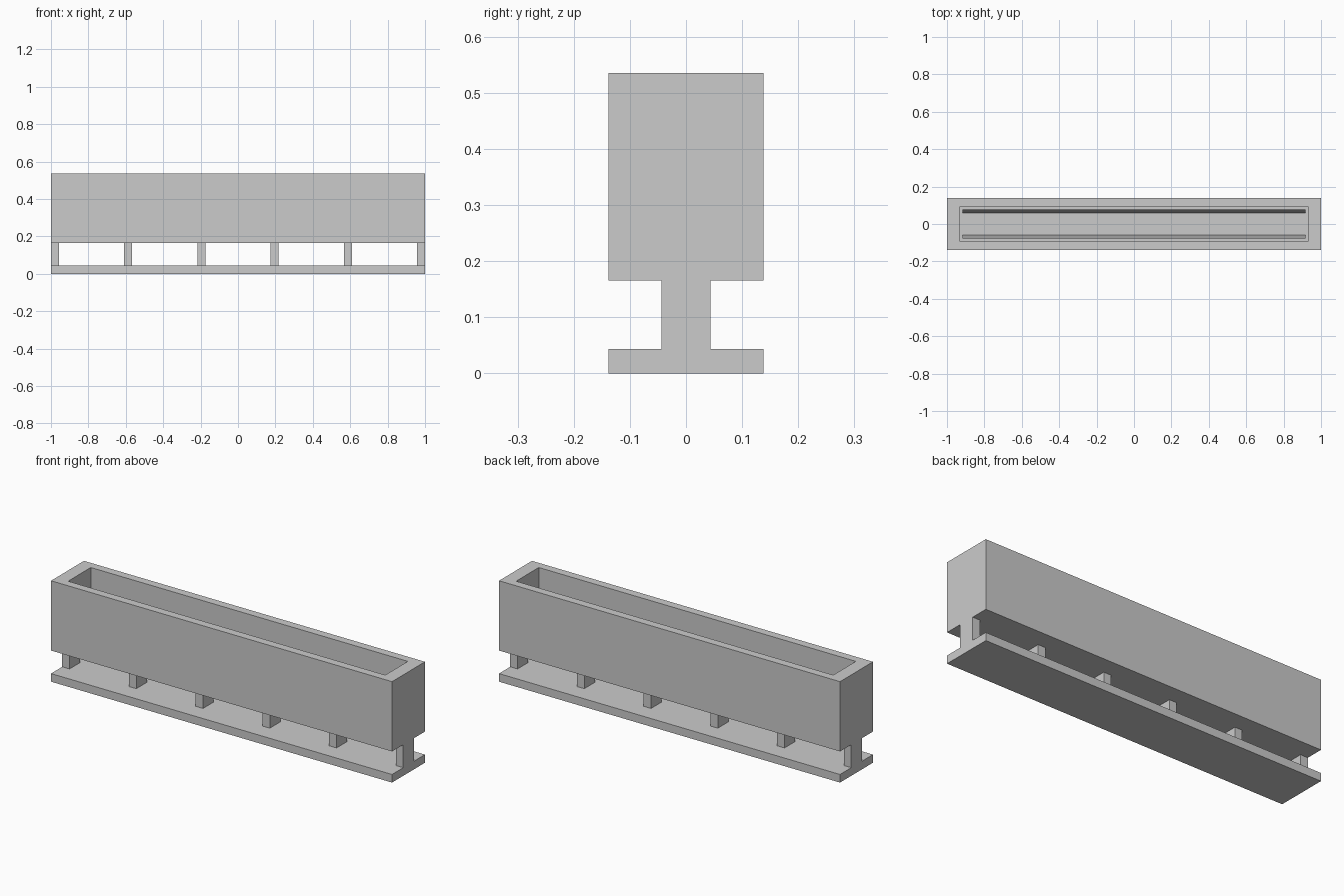
import bpy
import bmesh

cube = bpy.data.objects.get("Cube")
if cube:
    bpy.data.objects.remove(cube, do_unlink=True)

HALF_X, HALF_Y = 1.0, 0.138
BASE_TOP, BOX_BOTTOM, BOX_TOP = 0.043, 0.165, 0.535
OPEN_X, OPEN_Y, FLOOR = 0.93, 0.077, 0.225
POST_W, POST_HALF_Y, POSTS = 0.043, 0.044, 6

grey = bpy.data.materials.new("plain grey")
grey.use_nodes = True
colour = (0.6, 0.6, 0.6, 1)
grey.diffuse_color = colour
grey.node_tree.nodes["Principled BSDF"].inputs["Base Color"].default_value = colour


def finish(name, bm):
    bmesh.ops.recalc_face_normals(bm, faces=bm.faces)
    mesh = bpy.data.meshes.new(name)
    bm.to_mesh(mesh)
    bm.free()
    mesh.materials.append(grey)
    obj = bpy.data.objects.new(name, mesh)
    bpy.context.collection.objects.link(obj)
    return obj


def box_mesh(x0, x1, half_y, z0, z1):
    bm = bmesh.new()
    bmesh.ops.create_cube(bm, size=1)
    for v in bm.verts:
        v.co = ((x0 + x1) / 2 + v.co.x * (x1 - x0),
                v.co.y * 2 * half_y,
                (z0 + z1) / 2 + v.co.z * (z1 - z0))
    return bm


# Base plate
finish("base_plate", box_mesh(-HALF_X, HALF_X, HALF_Y, 0, BASE_TOP))

# Evenly spaced posts, flush with both ends
step = (2 * HALF_X - POST_W) / (POSTS - 1)
for i in range(POSTS):
    x = -HALF_X + i * step
    finish(f"post_{i + 1}", box_mesh(x, x + POST_W, POST_HALF_Y, BASE_TOP, BOX_BOTTOM))

# Trough: inset the top face and sink it to make the cavity
bm = box_mesh(-HALF_X, HALF_X, HALF_Y, BOX_BOTTOM, BOX_TOP)
bm.normal_update()
top = max(bm.faces, key=lambda f: f.calc_center_median().z)
bmesh.ops.inset_region(bm, faces=[top], thickness=HALF_Y - OPEN_Y)
for v in top.verts:
    v.co.x = OPEN_X if v.co.x > 0 else -OPEN_X
floor = bmesh.ops.extrude_discrete_faces(bm, faces=[top])["faces"][0]
for v in floor.verts:
    v.co.z = FLOOR
finish("trough", bm)

# Steep wedge strips along the inside of the long walls
for side, name in ((-1, "front_inner_wedge"), (1, "back_inner_wedge")):
    bm = bmesh.new()
    profile = [(OPEN_Y, FLOOR), (OPEN_Y - 0.019, FLOOR), (OPEN_Y, 0.4)]
    face = bm.faces.new([bm.verts.new((-0.918, side * y, z)) for y, z in profile])
    ext = bmesh.ops.extrude_face_region(bm, geom=[face])["geom"]
    moved = [g for g in ext if isinstance(g, bmesh.types.BMVert)]
    bmesh.ops.translate(bm, verts=moved, vec=(2 * 0.918, 0, 0))
    finish(name, bm)
